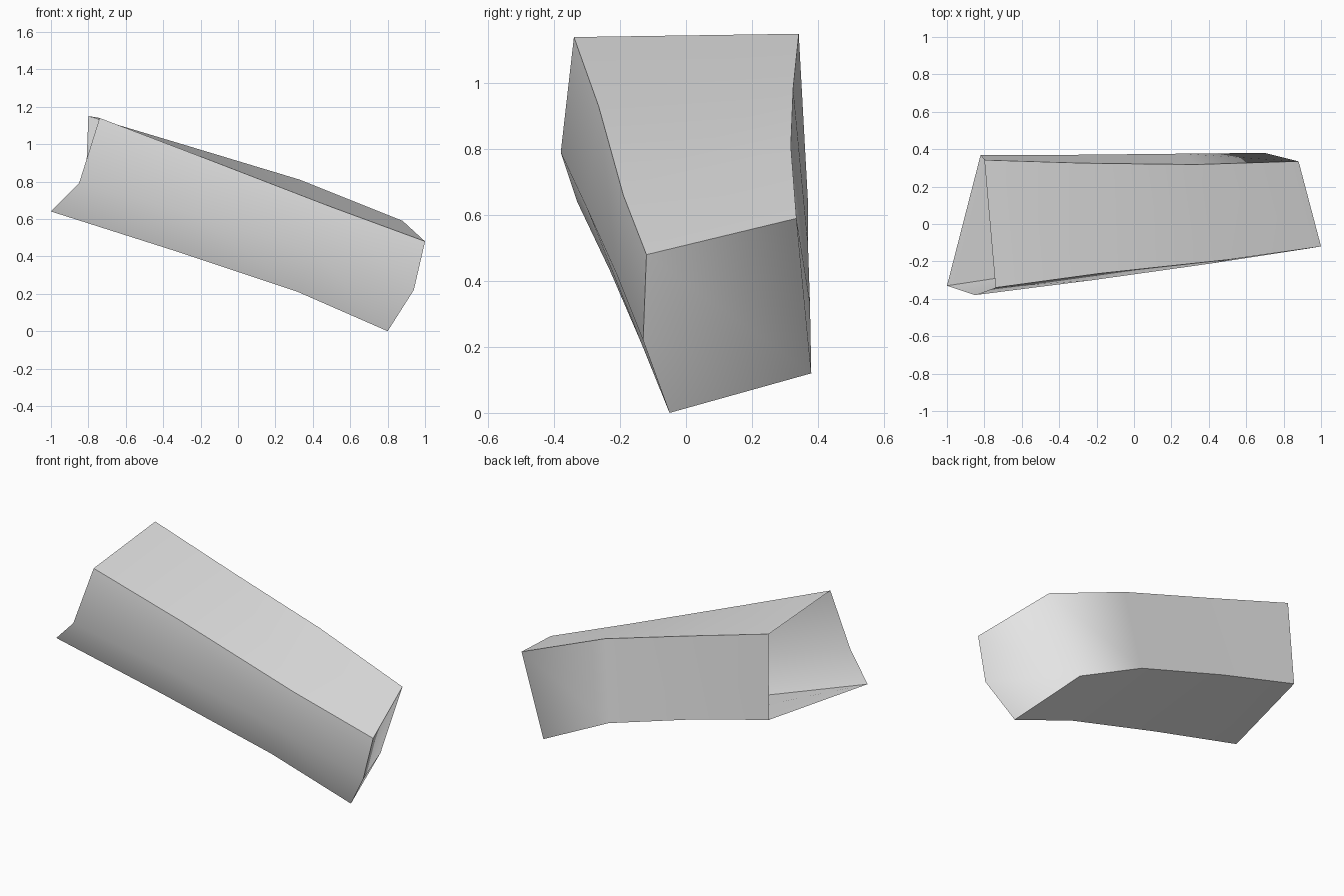
import bpy
import bmesh

if "Cube" in bpy.data.objects:
    bpy.data.objects.remove(bpy.data.objects["Cube"])

# One plain grey for the whole block
grey = bpy.data.materials.new("plain_grey")
grey.diffuse_color = (0.8, 0.8, 0.8, 1)
grey.use_nodes = True
grey.node_tree.nodes["Principled BSDF"].inputs["Base Color"].default_value = grey.diffuse_color

# Lengthwise rails, each running from the open left end to the closed right end
rails = {
    "front_top": [(-0.74, -0.34, 1.14), (-0.19, -0.265, 0.93), (0.51, -0.19, 0.66), (1.0, -0.12, 0.48)],
    "front_mid": [(-0.85, -0.38, 0.79), (-0.22, -0.30, 0.62), (0.42, -0.21, 0.42), (0.94, -0.13, 0.22)],
    "front_low": [(-1.0, -0.33, 0.64), (-0.34, -0.23, 0.43), (0.32, -0.135, 0.21), (0.80, -0.05, 0.0)],
    "back_low": [(-0.82, 0.37, 0.64), (-0.32, 0.37, 0.51), (0.26, 0.376, 0.334), (0.70, 0.38, 0.12)],
    "back_top": [(-0.80, 0.342, 1.15), (-0.25, 0.325, 0.985), (0.33, 0.318, 0.81), (0.88, 0.335, 0.59)],
}

bm = bmesh.new()
rows = [[bm.verts.new(p) for p in pts] for pts in rails.values()]

# Top, front, bottom and back skins between neighbouring rails
for i, a in enumerate(rows):
    b = rows[(i + 1) % len(rows)]
    for k in range(3):
        bm.faces.new((a[k], b[k], b[k + 1], a[k + 1]))

# Right end cap; the left end stays open
ft, fm, fl, bl, bt = [r[-1] for r in rows]
bm.faces.new((ft, fm, bl, bt))
bm.faces.new((fm, fl, bl))

# Smooth faces, with creases along the top and bottom rims and the front right corner
for f in bm.faces:
    f.smooth = True
creases = [(r[k], r[k + 1]) for r in (rows[0], rows[2], rows[3], rows[4]) for k in range(3)]
creases += [(ft, fm), (fm, fl), (fl, bl), (ft, bt)]
for a, b in creases:
    bm.edges.get((a, b)).smooth = False

mesh = bpy.data.meshes.new("hollow_block")
bm.to_mesh(mesh)
bm.free()
mesh.materials.append(grey)
block = bpy.data.objects.new("hollow_block", mesh)
bpy.context.collection.objects.link(block)
